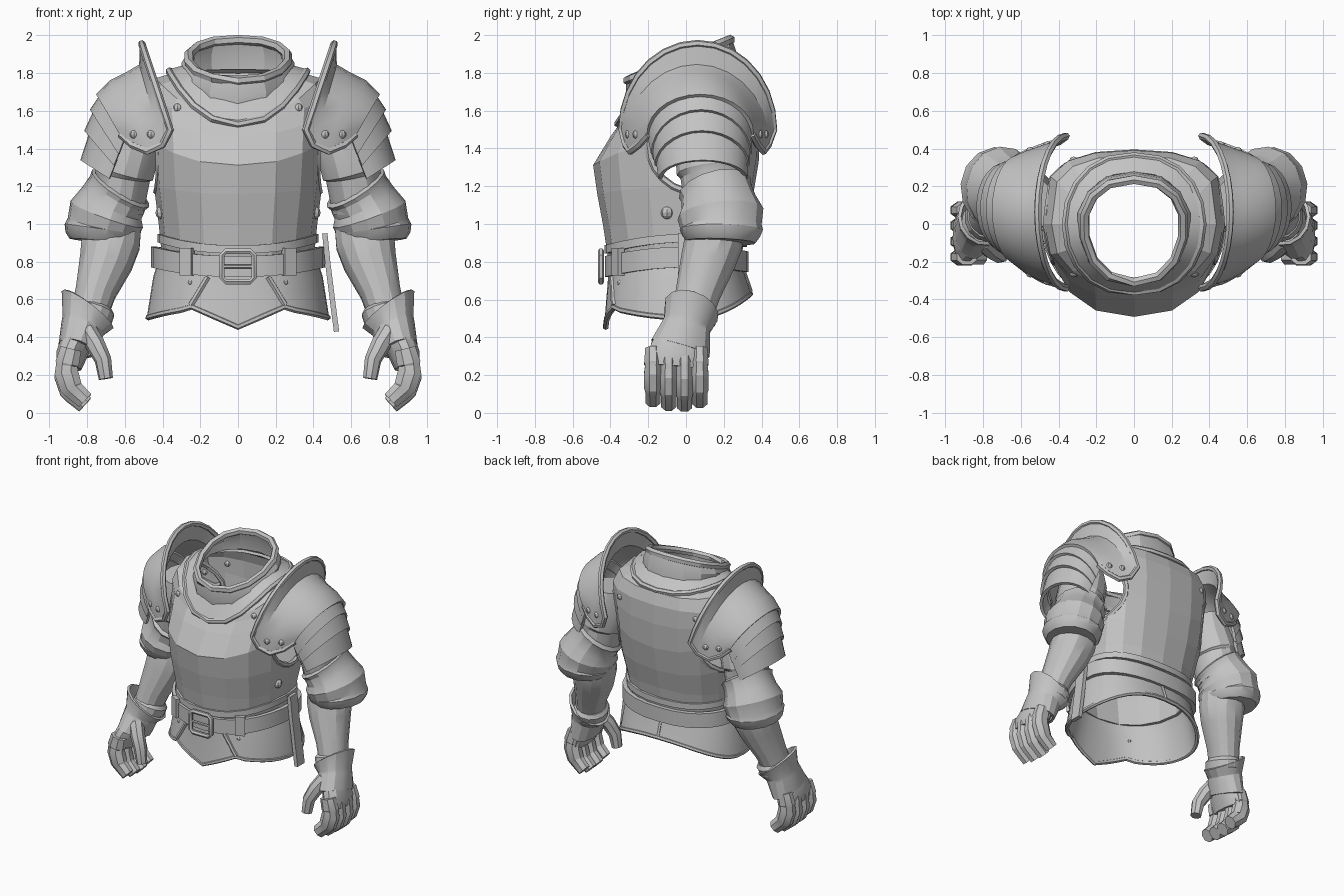
import bpy, bmesh, math
from mathutils import Vector
from mathutils.bvhtree import BVHTree

if "Cube" in bpy.data.objects:
    bpy.data.objects.remove(bpy.data.objects["Cube"])

steel = bpy.data.materials.new("steel_grey")
steel.diffuse_color = (0.55, 0.55, 0.55, 1)
steel.use_nodes = True
steel.node_tree.nodes["Principled BSDF"].inputs["Base Color"].default_value = steel.diffuse_color


def finish(name, bm, thick=0.0, mirror=False):
    bmesh.ops.recalc_face_normals(bm, faces=bm.faces[:])
    me = bpy.data.meshes.new(name)
    bm.to_mesh(me)
    bm.free()
    me.materials.append(steel)
    ob = bpy.data.objects.new(name, me)
    bpy.context.collection.objects.link(ob)
    if thick:
        m = ob.modifiers.new("shell", 'SOLIDIFY')
        m.thickness, m.offset = thick, 0
    if mirror:
        ob.modifiers.new("mirror", 'MIRROR')
    return ob


def loft(name, rings, loop=True, wrap=False, caps=False, thick=0.0, mirror=False):
    """Skin between rows of points."""
    bm = bmesh.new()
    rows = [[bm.verts.new(p) for p in r] for r in rings]
    n = len(rows[0])
    for k in range(len(rows) if wrap else len(rows) - 1):
        a, b = rows[k], rows[(k + 1) % len(rows)]
        for i in range(n if loop else n - 1):
            j = (i + 1) % n
            bm.faces.new((a[i], a[j], b[j], b[i]))
    if caps:
        bm.faces.new(rows[0])
        bm.faces.new(rows[-1])
    return finish(name, bm, thick, mirror)


def sweep(name, path, radii, n=6, closed=False, mirror=False):
    """Elliptical tube along a path."""
    pts = [Vector(p) for p in path]
    m, rings, u = len(pts), [], None
    for i, p in enumerate(pts):
        if closed:
            t = pts[(i + 1) % m] - pts[i - 1]
        else:
            t = pts[min(i + 1, m - 1)] - pts[max(i - 1, 0)]
        t.normalize()
        if u is None:
            u = Vector((1, 0, 0)) if abs(t.x) < 0.8 else Vector((0, 1, 0))
        u = (u - t * u.dot(t)).normalized()
        v = t.cross(u)
        a, b = radii[i] if isinstance(radii, list) else (radii, radii)
        rings.append([p + u * a * math.cos(q) + v * b * math.sin(q)
                      for q in [2 * math.pi * (k + 0.5) / n for k in range(n)]])
    return loft(name, rings, wrap=closed, caps=not closed, mirror=mirror)


def ring(hx, yf, yb, zf, zs, zb, n=20, e=2.0, qb=1.0, qf=1.0):
    """Body cross-section; heights for front, side, back; low qf or qb flattens front or back."""
    out = []
    for i in range(n):
        a = 2 * math.pi * i / n - math.pi / 2
        c, s = math.cos(a), math.sin(a)
        if abs(c) < 1e-6:
            c = 0.0
        if abs(s) < 1e-6:
            s = 0.0
        f = abs(s) ** e
        out.append((math.copysign(abs(c) ** 0.85, c) * hx, yf * abs(s) ** qf if s < 0 else yb * abs(s) ** qb,
                    zs + ((zf if s < 0 else zb) - zs) * f))
    return out


def arc(xt, zt, xe, ze, yf, yb, n=14):
    """Arch over the shoulder, from front end to back end."""
    out = []
    for i in range(n + 1):
        a = math.pi * (i / n - 0.5)
        c = max(math.cos(a), 0.0)
        out.append((xe + (xt - xe) * c, (yf + yb) / 2 + (yb - yf) / 2 * math.sin(a),
                    ze + (zt - ze) * c))
    return out


def tree(ob):
    me = ob.data
    return BVHTree.FromPolygons([v.co.copy() for v in me.vertices],
                                [tuple(p.vertices) for p in me.polygons])


def hit(bvh, origin, direction):
    return bvh.ray_cast(Vector(origin), Vector(direction))[0]


def rivet(name, p, r=0.024, mirror=True):
    if p is None:
        return
    bm = bmesh.new()
    bmesh.ops.create_uvsphere(bm, u_segments=8, v_segments=6, radius=r)
    bmesh.ops.translate(bm, verts=bm.verts[:], vec=p)
    finish(name, bm, mirror=mirror)


def box(name, c, s, mirror=False, tilt=0.0):
    bm = bmesh.new()
    bmesh.ops.create_cube(bm, size=1)
    for v in bm.verts:
        x, y, z = (v.co[i] * s[i] for i in range(3))
        v.co = (c[0] + x * math.cos(tilt) - y * math.sin(tilt),
                c[1] + x * math.sin(tilt) + y * math.cos(tilt), c[2] + z)
    return finish(name, bm, mirror=mirror)


# Cuirass with keeled front and broad flat back
cuirass = loft("cuirass", [ring(*r[:6], n=16, qb=r[6], qf=r[7]) for r in (
    (.39, -.40, .28, .80, .80, .80, .9, 1), (.41, -.43, .31, 1.0, 1.0, 1.0, .7, .95),
    (.435, -.46, .345, 1.16, 1.2, 1.15, .55, .9), (.45, -.482, .375, 1.31, 1.44, 1.33, .45, .9),
    (.455, -.39, .385, 1.46, 1.58, 1.52, .45, .85), (.465, -.335, .38, 1.535, 1.68, 1.66, .45, .8),
    (.43, -.325, .355, 1.55, 1.765, 1.74, .5, .8), (.31, -.29, .28, 1.58, 1.80, 1.79, 1, 1))], thick=.02)
body = tree(cuirass)

# Arm openings cut through both sides, with rolled rims
hole = [(.06 + .26 * math.cos(a), 1.42 + .255 * math.sin(a))
        for a in [2 * math.pi * i / 24 for i in range(24)]]
cutter = loft("arm_cutter", [[(x, y, z) for y, z in hole] for x in (-1, 1)], caps=True)
cutter.hide_render = True
cut = cuirass.modifiers.new("arm_holes", 'BOOLEAN')
cut.operation, cut.object, cut.solver = 'DIFFERENCE', cutter, 'EXACT'
rim = [hit(body, (2, y, z), (-1, 0, 0)) for y, z in hole]
sweep("armhole_rim", [p for p in rim if p], .02, closed=True, mirror=True)

# Gorget flange and collar
flange = ring(.365, -.36, .36, 1.53, 1.81, 1.765)
loft("gorget", [ring(.29, -.30, .27, 1.64, 1.83, 1.83), flange], thick=.02)
sweep("gorget_rim", flange, .02, closed=True)
loft("collar", [ring(.29, -.30, .27, 1.62, 1.80, 1.82, 14, 1.3), ring(.295, -.31, .26, 1.68, 1.84, 1.9, 14, 1),
                ring(.265, -.305, .235, 1.76, 1.88, 1.975, 14, 1)], thick=.02)
sweep("collar_rim", ring(.265, -.308, .235, 1.76, 1.88, 1.976, 14, 1), .026, closed=True)


# Fauld with a pointed front plate
def hem(dz=0.0):
    out = []
    for x, y, z in ring(.475, -.425, .34, .56, .5, .625, 40, qb=.9):
        if y < 0 and abs(x) < .25:
            z = .45 + .44 * abs(x)
        out.append((x, y, z + dz))
    return out


fauld = loft("fauld", [ring(.40, -.40, .28, .80, .84, .82, 40, qb=.9),
                       ring(.44, -.405, .30, .70, .72, .74, 40, qb=.9), hem()], thick=.018)
sweep("fauld_hem", hem(.005), .016, closed=True)
skirt = tree(fauld)
seam = [hit(skirt, (.16 + .09 * t, -2, .72 - .15 * t), (0, 1, 0)) for t in (0, .2, .4, .6, .8, 1)]
sweep("front_plate_edge", [p + Vector((0, -.008, 0)) for p in seam if p], .016, mirror=True)
seam = [hit(skirt, (0, 2, .76 - .03 * k), (0, -1, 0)) for k in range(5)]
sweep("back_seam", [p + Vector((0, .006, 0)) for p in seam if p], .014)
rivet("fauld_rivet", hit(skirt, (.25, -2, .69), (0, 1, 0)), .016)


# Belt and waist ridge
def band(name, hx, yf, yb, zf, zs, zb, h, t):
    return loft(name, [ring(hx + g, yf - g, yb + g, zf + d, zs + d, zb + d, 28, qb=.8)
                       for g, d in ((0, -h), (t, -h), (t, h), (0, h))], wrap=True)


belt = band("belt", .43, -.40, .30, .775, .825, .80, .055, .03)
band("waist_ridge", .405, -.41, .30, .865, .925, .90, .022, .022)
strap = tree(belt)
sq = [(-.085, -.06), (-.065, -.08), (.065, -.08), (.085, -.06), (.085, .06), (.065, .08), (-.065, .08), (-.085, .06)]
sweep("buckle", [(x, -.45, .775 + z) for x, z in sq], .017, closed=True)
sweep("buckle_tongue", [(-.085, -.447, .775), (.085, -.45, .775)], .01)
p = hit(strap, (.27, -2, .80), (0, 1, 0))
if p:
    box("belt_loop", (p.x, p.y, .80), (.07, .04, .145), True, .5)
sweep("belt_tail", [(.46, .0, .95), (.475, .0, .8), (.5, .0, .6), (.522, .0, .43)],
      [(.02, .06)] * 4, n=4)

# Pauldron: tall flared rim, main plate, front and back tabs
plates = [arc(.51, 1.955, .36, 1.50, -.34, .465), arc(.515, 1.84, .40, 1.42, -.32, .435),
          arc(.58, 1.80, .48, 1.385, -.295, .41), arc(.67, 1.755, .56, 1.42, -.25, .38),
          arc(.745, 1.68, .62, 1.475, -.2, .35)]
pauldron = loft("pauldron", plates, loop=False, thick=.02, mirror=True)
edge = [r[0] for r in plates[:0:-1]] + plates[0] + [r[-1] for r in plates[1:]]
sweep("pauldron_rim", edge, .02, mirror=True)
shoulder = tree(pauldron)
for x in (.46, .55):
    rivet("pauldron_front_rivet", hit(shoulder, (x, -2, 1.475), (0, 1, 0)))
    rivet("pauldron_back_rivet", hit(shoulder, (x, 2, 1.475), (0, -1, 0)))
rivet("chest_rivet", hit(body, (.32, -2, 1.615), (0, 1, 0)))
rivet("back_rivet", hit(body, (.32, 2, 1.62), (0, -1, 0)))
rivet("side_rivet", hit(body, (2, -.1, 1.06), (-1, 0, 0)), .035)

# Overlapping shoulder lames
for k, (a, b) in enumerate((
        ((.715, 1.69, .60, 1.45, -.19, .34), (.775, 1.60, .63, 1.37, -.175, .335)),
        ((.745, 1.62, .62, 1.40, -.17, .33), (.805, 1.49, .655, 1.31, -.155, .325)),
        ((.765, 1.52, .64, 1.34, -.15, .32), (.825, 1.335, .68, 1.24, -.135, .315)))):
    loft("shoulder_lame", [arc(*a), arc(*b)], loop=False, thick=.022, mirror=True)

# Upper arm with bands
sweep("upper_arm", [(.55, .11, 1.56), (.565, .12, 1.42), (.605, .135, 1.28), (.61, .14, 1.26), (.645, .16, 1.08)],
      [(.12, .15), (.16, .18), (.165, .185), (.15, .17), (.15, .165)], n=14, mirror=True)

# Elbow cop, tilted and bulging outward, with lipped edges
e0, e1 = Vector((.615, .15, 1.2)), Vector((.725, .185, .905))
bulge = Vector((.025, .015, 0))
sweep("elbow_cop", [e0.lerp(e1, t) + bulge * math.sin(math.pi * t) for t in (0, .04, .12, .3, .5, .74, .78, .9, 1)],
      [(.155, .17), (.18, .198), (.172, .19), (.178, .2), (.205, .23), (.195, .215), (.205, .222), (.195, .207), (.17, .185)],
      n=14, mirror=True)

# Forearm and wrist bands
sweep("forearm", [(.665, .16, .98), (.675, .145, .9), (.70, .115, .8), (.755, .065, .64), (.785, .035, .53)],
      [(.155, .15), (.16, .155), (.145, .145), (.11, .12), (.10, .11)], n=14, mirror=True)
sweep("wrist_band", [(.765, .05, .565), (.77, .045, .545), (.785, .03, .495), (.79, .025, .475)],
      [(.10, .11), (.12, .13), (.118, .128), (.10, .11)], n=14, mirror=True)

# Gauntlet cuff: open flared shell, tallest on the outside
c0, c1 = Vector((.795, .03, .55)), Vector((.855, -.03, .34))
ax = (c1 - c0).normalized()
u = (Vector((1, 0, 0)) - ax * ax.x).normalized()
v = ax.cross(u)
cuff = []
for t, a, b, lift in ((0, .135, .14, .06), (.4, .105, .12, .02), (.5, .105, .125, .01), (1, .09, .155, 0)):
    cuff.append([c0.lerp(c1, t) + u * a * math.cos(q) + v * b * math.sin(q) + Vector((0, 0, lift * math.cos(q)))
                 for q in [2 * math.pi * k / 14 for k in range(14)]])
loft("gauntlet_cuff", cuff, thick=.018, mirror=True)

# Hand, plated fingers curling inward, thumb
sweep("palm", [(.81, .0, .48), (.845, -.025, .4), (.885, -.045, .30), (.895, -.05, .24)],
      [(.08, .1), (.085, .135), (.08, .165), (.065, .16)], n=12, mirror=True)
for y, d in ((-.175, .025), (-.092, .005), (-.008, 0), (.073, .02)):
    sweep("finger", [(.885, y, .34), (.905, y, .26), (.907, y, .25), (.91, y, .19 + d), (.885, y, .11 + d),
                     (.875, y, .10 + d), (.81, y, .04 + d)],
          [(.06, .044), (.068, .05), (.062, .045), (.068, .05), (.064, .05), (.058, .044), (.05, .044)],
          n=8, mirror=True)
sweep("thumb", [(.80, -.09, .43), (.755, -.135, .36), (.715, -.16, .28), (.70, -.165, .18)],
      [(.055, .055), (.052, .052), (.045, .048), (.038, .04)], n=8, mirror=True)

# Apply modifiers, drop the cutter, then shade
bpy.context.view_layer.update()
for ob in bpy.data.objects:
    ob.select_set(True)
bpy.context.view_layer.objects.active = cuirass
bpy.ops.object.convert(target='MESH')
bpy.data.objects.remove(bpy.data.objects["arm_cutter"])
bpy.ops.object.select_all(action='SELECT')
cuirass.select_set(False)
bpy.context.view_layer.objects.active = bpy.data.objects["belt"]
bpy.ops.object.shade_smooth_by_angle(angle=math.radians(25))
